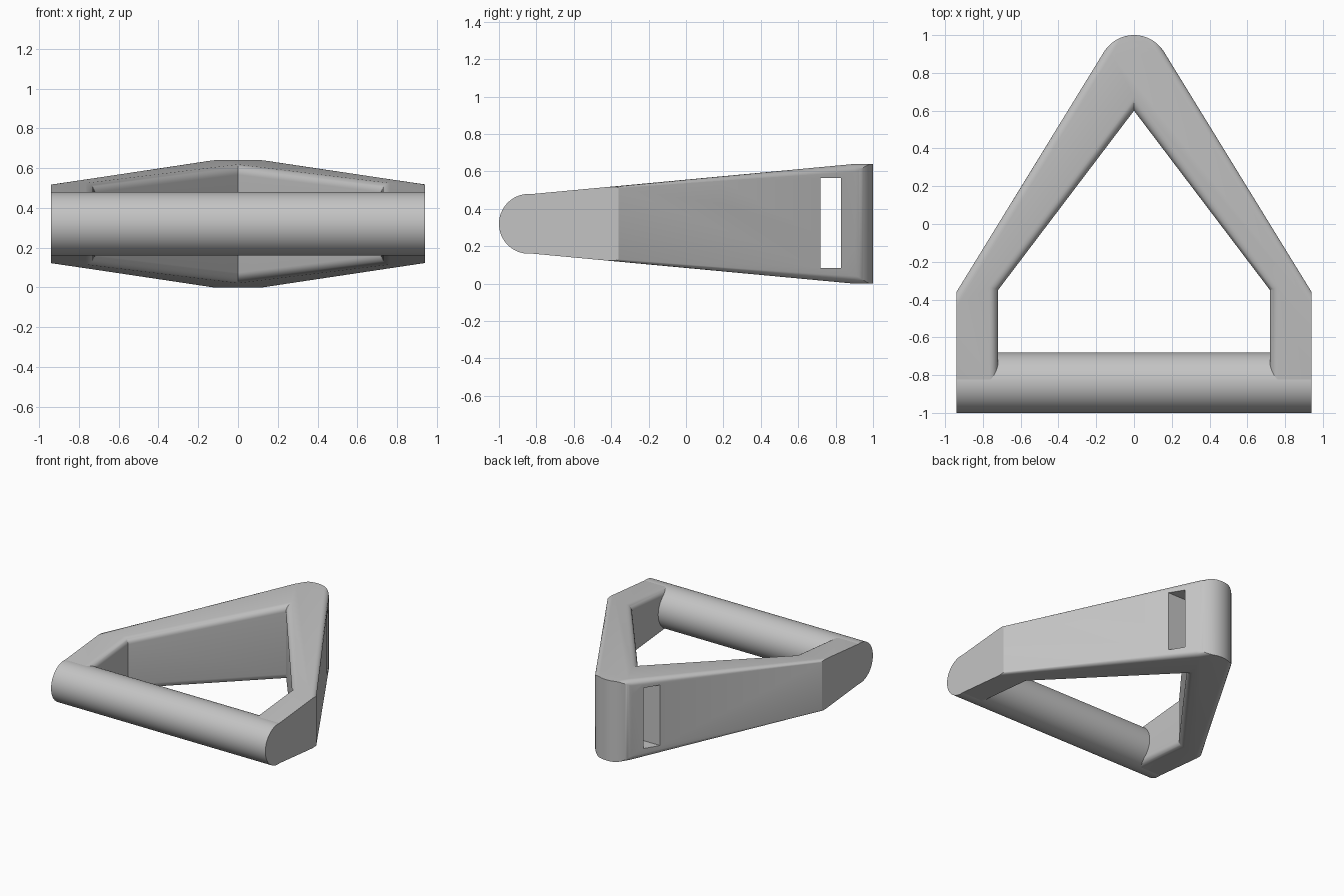
import bpy, bmesh, math
from mathutils import Vector

cube = bpy.data.objects.get("Cube")
if cube:
    bpy.data.objects.remove(cube, do_unlink=True)

MID = 0.32          # height of the symmetry plane
BAR_Y, BAR_R = -0.84, 0.16
HALF_W = 0.94
SHOULDER_Y, APEX_Y = -0.36, 1.17
SLOPE = (APEX_Y - SHOULDER_Y) / HALF_W

grey = bpy.data.materials.new("plain grey")
grey.use_nodes = True
colour = (0.55, 0.55, 0.55, 1)
grey.diffuse_color = colour
for node in grey.node_tree.nodes:
    if node.type == 'BSDF_PRINCIPLED':
        node.inputs["Base Color"].default_value = colour


def prism(name, points, lo, hi, axis):
    """Extrude a closed outline along z (plan points) or x (side points)."""
    bm = bmesh.new()
    place = (lambda p, t: (p[0], p[1], t)) if axis == 'z' else (lambda p, t: (t, p[0], p[1]))
    face = bm.faces.new([bm.verts.new(place(p, lo)) for p in points])
    grown = bmesh.ops.extrude_face_region(bm, geom=[face])
    shift = Vector((0, 0, hi - lo)) if axis == 'z' else Vector((hi - lo, 0, 0))
    bmesh.ops.translate(bm, vec=shift, verts=[g for g in grown["geom"] if isinstance(g, bmesh.types.BMVert)])
    bmesh.ops.recalc_face_normals(bm, faces=bm.faces)
    mesh = bpy.data.meshes.new(name)
    bm.to_mesh(mesh)
    bm.free()
    mesh.materials.append(grey)
    obj = bpy.data.objects.new(name, mesh)
    bpy.context.collection.objects.link(obj)
    return obj


def activate(obj):
    bpy.ops.object.select_all(action='DESELECT')
    obj.select_set(True)
    bpy.context.view_layer.objects.active = obj


def cut(obj, cutter, operation):
    cutter.hide_render = True
    mod = obj.modifiers.new("cut", 'BOOLEAN')
    mod.operation, mod.solver, mod.object = operation, 'EXACT', cutter
    activate(obj)
    bpy.ops.object.modifier_apply(modifier=mod.name)
    bpy.data.objects.remove(cutter, do_unlink=True)


def round_edges(obj, rule, width):
    bm = bmesh.new()
    bm.from_mesh(obj.data)
    bmesh.ops.remove_doubles(bm, verts=bm.verts, dist=0.0001)
    bm.normal_update()
    edges = [e for e in bm.edges if len(e.link_faces) == 2 and rule(e)]
    bmesh.ops.bevel(bm, geom=edges, offset=width, offset_type='OFFSET', segments=7,
                    profile=0.5, affect='EDGES', clamp_overlap=False)
    bm.to_mesh(obj.data)
    bm.free()


def arc(cx, cy, r, start, end, n):
    angles = [math.radians(start + (end - start) * i / n) for i in range(n + 1)]
    return [(cx + r * math.cos(a), cy + r * math.sin(a)) for a in angles]


# Tapered slab with a rounded front, seen from the side
side = arc(BAR_Y, MID, BAR_R - 0.003, 95, 265, 24)
side += [(0.9, 0), (1.3, 0), (1.3, 2 * MID), (0.9, 2 * MID)]
frame = prism("frame", side, -1.6, 1.6, 'x')

# Trim to the two diagonal sides and round their long edges
base = (APEX_Y + 1.1) / SLOPE
cut(frame, prism("wedge", [(-base, -1.1), (base, -1.1), (0, APEX_Y)], -1, 2, 'z'), 'INTERSECT')


def on_diagonal(e):
    return all(v.co.y > -0.86 and abs(abs(v.co.x) - (APEX_Y - v.co.y) / SLOPE) < 0.002
               for v in e.verts) and abs(e.verts[0].co.y - e.verts[1].co.y) > 0.01


round_edges(frame, on_diagonal, 0.04)

# Straight shoulders and rounded tip
tip_angle = math.degrees(math.atan(1 / SLOPE))
tip_r = (APEX_Y - 1) / (1 / math.sin(math.radians(tip_angle)) - 1)
tip = arc(0, 1 - tip_r, tip_r, tip_angle, 180 - tip_angle, 24)
outline = [(-HALF_W, -1.2), (HALF_W, -1.2), (HALF_W, SHOULDER_Y)] + tip + [(-HALF_W, SHOULDER_Y)]
cut(frame, prism("outline", outline, -1, 2, 'z'), 'INTERSECT')

# House-shaped opening with softened rims
IN_W, IN_Y, IN_TOP = 0.72, -0.35, 0.6
hole = [(-IN_W, BAR_Y), (IN_W, BAR_Y), (IN_W, IN_Y), (0, IN_TOP), (-IN_W, IN_Y)]
cut(frame, prism("opening", hole, -1, 2, 'z'), 'DIFFERENCE')


def on_rim(e):
    a, b = (v.co for v in e.verts)
    if abs(a.y - b.y) < 0.05:
        return False
    for p in (a, b):
        limit = IN_W if p.y < IN_Y else IN_W * (IN_TOP - p.y) / (IN_TOP - IN_Y)
        if p.y < BAR_Y - 0.005 or p.y > IN_TOP + 0.005 or abs(abs(p.x) - limit) > 0.003:
            return False
    return True


round_edges(frame, on_rim, 0.045)

# Strap slot through the tip
slot = [(0.72, 0.085), (0.83, 0.085), (0.83, 0.565), (0.72, 0.565)]
cut(frame, prism("slot", slot, -1, 1, 'x'), 'DIFFERENCE')

# Round crossbar at the front
bar = prism("crossbar", arc(BAR_Y, MID, BAR_R, 0, 354.375, 63), -HALF_W, HALF_W, 'x')

for obj in (frame, bar):
    activate(obj)
    bpy.ops.object.shade_smooth_by_angle(angle=math.radians(25))
